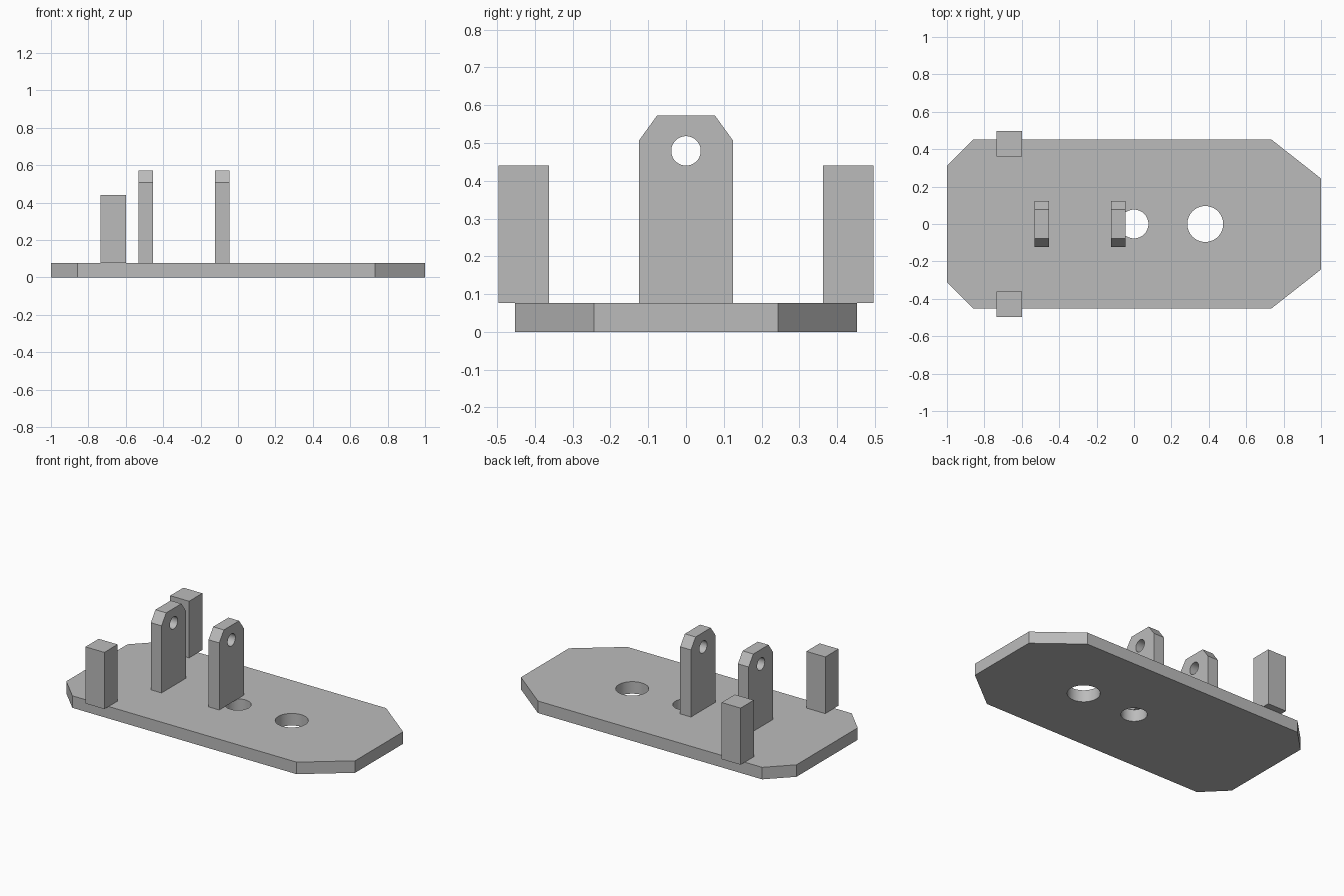
import bpy
import bmesh
from math import radians
from mathutils import Matrix, Vector

default_cube = bpy.data.objects.get("Cube")
if default_cube:
    bpy.data.objects.remove(default_cube, do_unlink=True)

# Single plain grey material
grey = bpy.data.materials.new("plain_grey")
grey.use_nodes = True
COLOUR = (0.5, 0.5, 0.5, 1)
grey.diffuse_color = COLOUR
grey.node_tree.nodes["Principled BSDF"].inputs["Base Color"].default_value = COLOUR

PLATE_TOP = 0.077


def finish(name, bm):
    """Turn a bmesh into a linked object."""
    bmesh.ops.recalc_face_normals(bm, faces=bm.faces)
    mesh = bpy.data.meshes.new(name)
    bm.to_mesh(mesh)
    bm.free()
    mesh.materials.append(grey)
    obj = bpy.data.objects.new(name, mesh)
    bpy.context.collection.objects.link(obj)
    return obj


def prism(name, outline, direction):
    """Extrude a flat outline along a direction."""
    bm = bmesh.new()
    face = bm.faces.new([bm.verts.new(p) for p in outline])
    grown = bmesh.ops.extrude_face_region(bm, geom=[face])["geom"]
    verts = [v for v in grown if isinstance(v, bmesh.types.BMVert)]
    bmesh.ops.translate(bm, verts=verts, vec=Vector(direction))
    return finish(name, bm)


def drill(target, centre, radius, axis):
    """Cut a round through-hole and keep its wall smooth."""
    turn = Matrix.Rotation(radians(90), 4, "Y") if axis == "X" else Matrix()
    bm = bmesh.new()
    bmesh.ops.create_cone(bm, cap_ends=True, segments=48, radius1=radius,
                          radius2=radius, depth=0.3,
                          matrix=Matrix.Translation(centre) @ turn)
    cutter = finish(target.name + "_cutter", bm)
    cutter.hide_render = True
    mod = target.modifiers.new("hole", "BOOLEAN")
    mod.operation = "DIFFERENCE"
    mod.solver = "EXACT"
    mod.object = cutter
    select(target)
    bpy.ops.object.modifier_apply(modifier=mod.name)
    bpy.data.objects.remove(cutter, do_unlink=True)


def select(obj):
    bpy.ops.object.select_all(action="DESELECT")
    obj.select_set(True)
    bpy.context.view_layer.objects.active = obj


def smooth(obj):
    select(obj)
    bpy.ops.object.shade_smooth_by_angle(angle=radians(30))


# Base plate with clipped corners and two round holes
half = [(-1, 0.31), (-0.857, 0.453), (0.733, 0.453), (1, 0.243)]
outline = half + [(x, -y) for x, y in reversed(half)]
plate = prism("base_plate", [(x, y, 0) for x, y in outline], (0, 0, PLATE_TOP))
drill(plate, (0, 0, 0.04), 0.077, "Z")
drill(plate, (0.381, 0, 0.04), 0.096, "Z")
smooth(plate)

# Pair of upright lugs with clipped tops and a pin hole
side = [(0.124, PLATE_TOP), (0.124, 0.507), (0.077, 0.572)]
profile = side + [(-y, z) for y, z in reversed(side)]
for name, x in (("rear_lug", -0.531), ("middle_lug", -0.122)):
    lug = prism(name, [(x, y, z) for y, z in profile], (0.076, 0, 0))
    drill(lug, (x + 0.038, 0, 0.479), 0.039, "X")
    smooth(lug)

# Square posts overhanging the long edges of the plate
for name, y in (("left_post", 0.429), ("right_post", -0.429)):
    corners = [(-0.667 + 0.067 * a, y + 0.067 * b, PLATE_TOP)
               for a, b in ((-1, -1), (1, -1), (1, 1), (-1, 1))]
    prism(name, corners, (0, 0, 0.363))
